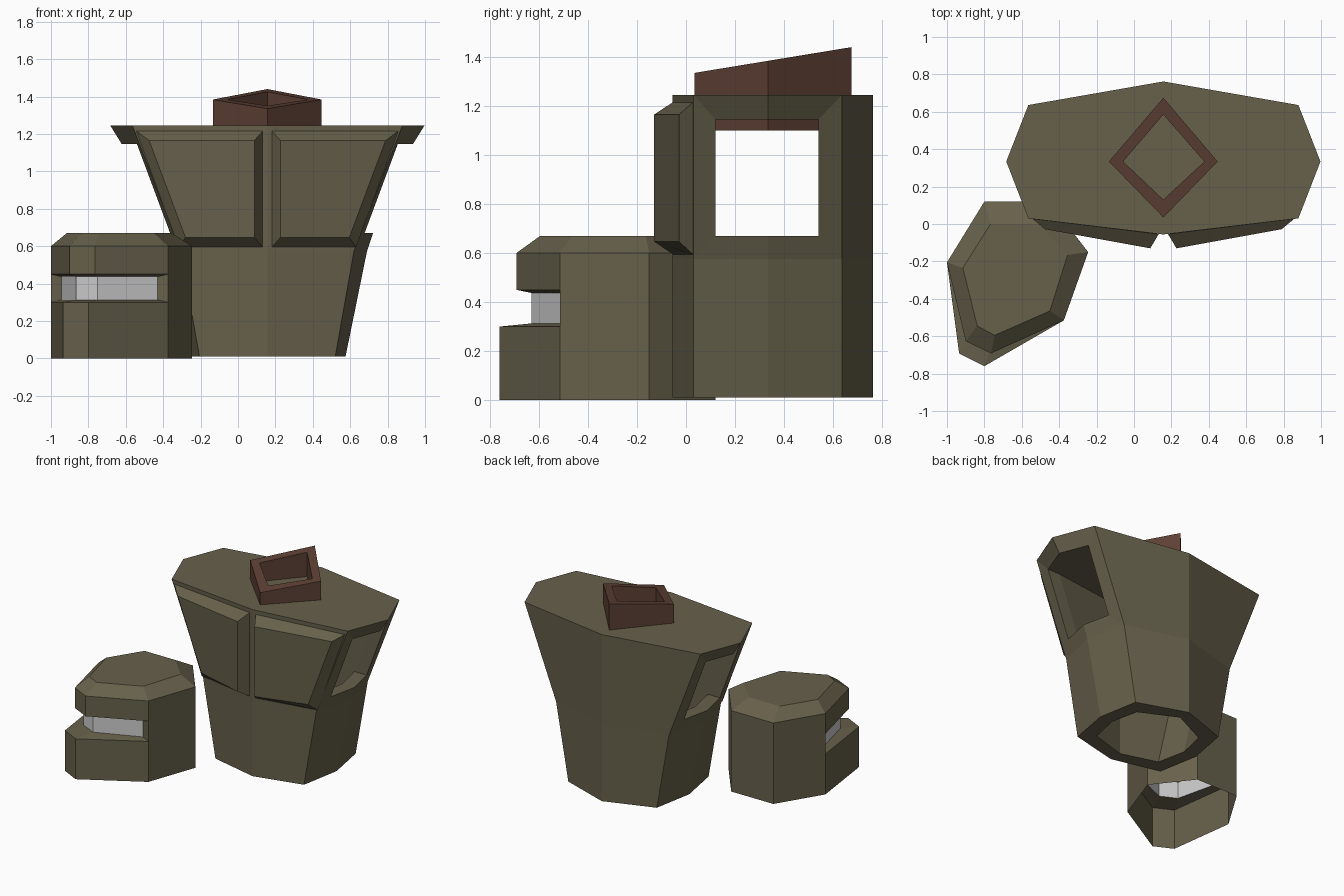
import bpy, bmesh

if "Cube" in bpy.data.objects:
    bpy.data.objects.remove(bpy.data.objects["Cube"])

CX = 0.157  # mirror axis of the vest


def material(name, rgb):
    m = bpy.data.materials.new(name)
    m.diffuse_color = (*rgb, 1)
    m.use_nodes = True
    m.node_tree.nodes["Principled BSDF"].inputs["Base Color"].default_value = m.diffuse_color
    return m


OLIVE = material("olive", (0.135, 0.118, 0.070))
BROWN = material("brown", (0.112, 0.052, 0.036))


def finish(name, bm, mat=None):
    bmesh.ops.remove_doubles(bm, verts=bm.verts, dist=1e-4)
    bmesh.ops.delete(bm, geom=[v for v in bm.verts if not v.link_faces], context='VERTS')
    bmesh.ops.recalc_face_normals(bm, faces=bm.faces)
    me = bpy.data.meshes.new(name)
    bm.to_mesh(me)
    bm.free()
    ob = bpy.data.objects.new(name, me)
    bpy.context.collection.objects.link(ob)
    if mat:
        me.materials.append(mat)
    return ob


def ring(bm, pts, z):
    return [bm.verts.new((x, y, z)) for x, y in pts]


def band(bm, a, b, skip=()):
    n = len(a)
    for i in range(n):
        if i in skip:
            continue
        j = (i + 1) % n
        # collapse coincident points so no degenerate faces are made
        keep = []
        for v in (a[i], a[j], b[j], b[i]):
            if all((v.co - k.co).length > 1e-4 for k in keep):
                keep.append(v)
        if len(keep) > 2:
            bm.faces.new(keep)


# Vest: outer shell, inner shell and recessed arm openings
def octagon(bm, side, corner, z, ys):
    f, c0, s, c1, b = ys
    pts = [(0, f), (corner, c0), (side, s), (corner, c1), (0, b),
           (-corner, c1), (-side, s), (-corner, c0)]
    return ring(bm, [(CX + x, y) for x, y in pts], z)


OUT = (-0.056, 0.03, 0.334, 0.636, 0.762)
INN = (0.04, 0.12, 0.334, 0.54, 0.67)
bm = bmesh.new()
o0 = octagon(bm, 0.418, 0.363, 0.01, OUT)
o1 = octagon(bm, 0.533, 0.463, 0.575, OUT)
o2 = octagon(bm, 0.840, 0.722, 1.245, OUT)
r1 = octagon(bm, 0.565, 0.520, 0.67, INN)
r2 = octagon(bm, 0.778, 0.697, 1.145, INN)
i0 = octagon(bm, 0.315, 0.270, 0.01, INN)
i1 = octagon(bm, 0.465, 0.420, 0.67, INN)
i2 = octagon(bm, 0.678, 0.597, 1.145, INN)
SIDES, WALLS = (1, 2, 5, 6), (0, 3, 4, 7)
for a, b, skip in ((o0, o1, ()), (o0, i0, ()), (i0, i1, ()),
                   (o1, o2, SIDES), (i1, i2, SIDES),
                   (o1, r1, WALLS), (r2, o2, WALLS), (r1, i1, WALLS), (i2, r2, WALLS)):
    band(bm, a, b, skip)
for i in (1, 3, 5, 7):
    bm.faces.new((o1[i], r1[i], r2[i], o2[i]))
    bm.faces.new((r1[i], i1[i], i2[i], r2[i]))
bm.faces.new(o2)
bm.faces.new(i2)
finish("vest", bm, OLIVE)

# Chest plates: bevelled trapezoids mirrored across the vest
base = [(0.025, -0.054, 1.215), (0.70, 0.028, 1.215), (0.475, 0.028, 0.595), (0.025, -0.054, 0.595)]
face = [(0.070, -0.130, 1.165), (0.632, -0.028, 1.165), (0.438, -0.028, 0.647), (0.070, -0.130, 0.647)]
for side, s in (("right", 1), ("left", -1)):
    bm = bmesh.new()
    back = [bm.verts.new((CX + s * x, y, z)) for x, y, z in base]
    front = [bm.verts.new((CX + s * x, y, z)) for x, y, z in face]
    band(bm, back, front)
    bm.faces.new(front)
    bm.faces.new(back)
    finish("chest_plate_" + side, bm, OLIVE)

# Collar: diamond tube with a sloping top
outer = [(CX, 0.035), (0.447, 0.334), (CX, 0.675), (-0.134, 0.334)]
inner = [(CX, 0.130), (0.376, 0.334), (CX, 0.585), (-0.058, 0.334)]
bm = bmesh.new()
ob_, ot, ib, it = (ring(bm, p, z) for p, z in ((outer, 1.1), (outer, 1.4), (inner, 1.1), (inner, 1.4)))
for v in ot + it:
    v.co.z = 1.335 + (v.co.y - 0.035) * 0.164
for a, b in ((ob_, ot), (ot, it), (it, ib), (ib, ob_)):
    band(bm, a, b)
finish("collar", bm, BROWN)

# Helmet: open-bottomed seven-sided shell with a visor slot
R2, L2 = (-0.375, -0.515), (-1.0, -0.205)
rear = [L2, (-0.80, 0.12), (-0.455, 0.12), (-0.245, -0.15), R2]
jaw = rear + [R2, (-0.80, -0.760), (-0.935, -0.692), L2]
brow = rear + [R2, (-0.765, -0.692), (-0.90, -0.626), L2]
slot = [(-0.43, -0.50), (-0.75, -0.630), (-0.865, -0.573), (-0.945, -0.238)]
crown = [(-0.915, -0.235), (-0.767, 0.0), (-0.515, 0.0), (-0.355, -0.165), (-0.45, -0.465),
         (-0.45, -0.465), (-0.745, -0.595), (-0.838, -0.545), (-0.915, -0.235)]
bm = bmesh.new()
rings = [ring(bm, p, z) for p, z in ((jaw, 0), (jaw, 0.30), (rear + slot, 0.313),
                                     (rear + slot, 0.437), (brow, 0.45), (brow, 0.60), (crown, 0.67))]
for k in range(6):
    band(bm, rings[k], rings[k + 1], (5, 6, 7) if k == 2 else ())
top = rings[6]
bm.faces.new(top[:5] + top[6:8])
finish("helmet", bm, OLIVE)

# Visor: grey strip at the back of the slot
bm = bmesh.new()
band(bm, ring(bm, slot, 0.313), ring(bm, slot, 0.437), (3,))
finish("visor", bm)
